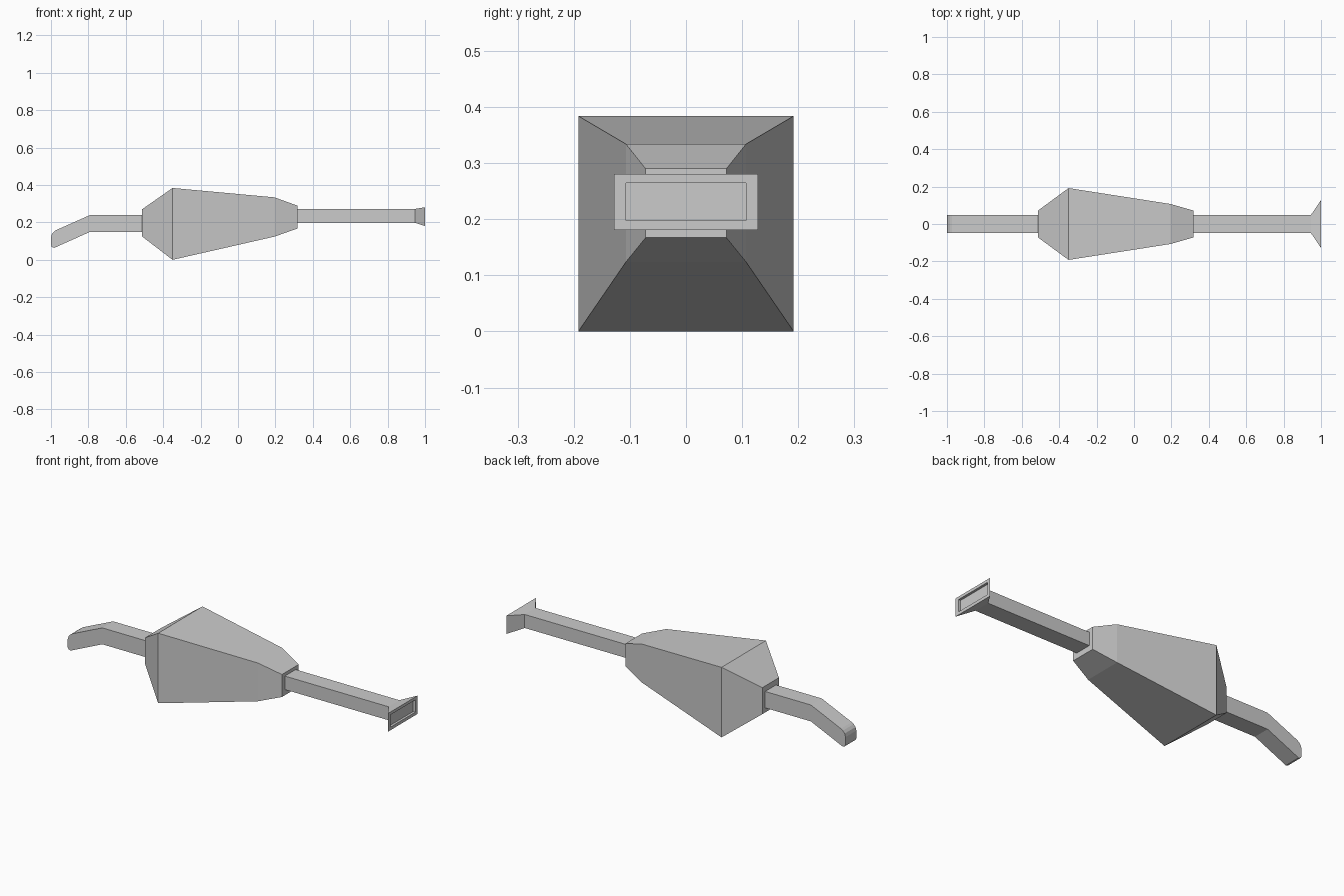
import bpy, bmesh

if "Cube" in bpy.data.objects:
    bpy.data.objects.remove(bpy.data.objects["Cube"])


def finish(name, bm):
    bmesh.ops.recalc_face_normals(bm, faces=bm.faces)
    mesh = bpy.data.meshes.new(name)
    bm.to_mesh(mesh)
    bm.free()
    obj = bpy.data.objects.new(name, mesh)
    bpy.context.collection.objects.link(obj)
    return obj


def loft(name, sections):
    """Closed skin through rectangles (x, half width, z low, z high)."""
    bm = bmesh.new()
    rings = [[bm.verts.new((x, y, z)) for y, z in
              ((-h, lo), (h, lo), (h, hi), (-h, hi))]
             for x, h, lo, hi in sections]
    for a, b in zip(rings, rings[1:]):
        for i in range(4):
            j = (i + 1) % 4
            bm.faces.new((a[i], a[j], b[j], b[i]))
    bm.faces.new(rings[0])
    bm.faces.new(rings[-1])
    return finish(name, bm)


def extrude_profile(name, points, half):
    """Side profile in x/z, thickened evenly across y."""
    bm = bmesh.new()
    face = bm.faces.new([bm.verts.new((x, -half, z)) for x, z in points])
    new = bmesh.ops.extrude_face_region(bm, geom=[face])["geom"]
    bmesh.ops.translate(bm, vec=(0, 2 * half, 0),
                        verts=[v for v in new if isinstance(v, bmesh.types.BMVert)])
    return finish(name, bm)


# Tapered main housing
loft("body", [(-0.513, 0.072, 0.125, 0.27), (-0.35, 0.192, 0.0, 0.384),
              (0.195, 0.107, 0.124, 0.334), (0.317, 0.072, 0.167, 0.29)])

# Front tube flaring into a wide nozzle with a shallow recessed mouth
loft("tube_and_nozzle", [(0.31, 0.047, 0.198, 0.272), (0.945, 0.047, 0.198, 0.272),
                         (1.0, 0.128, 0.181, 0.281), (1.0, 0.107, 0.198, 0.265),
                         (0.987, 0.107, 0.198, 0.265)])

# Bent rear handle with a rounded tip
extrude_profile("handle", [(-0.505, 0.24), (-0.79, 0.24), (-0.972, 0.159),
                           (-0.984, 0.151), (-0.995, 0.138), (-1.0, 0.12),
                           (-1.0, 0.079), (-0.995, 0.068), (-0.982, 0.064),
                           (-0.79, 0.15), (-0.505, 0.15)], 0.047)
